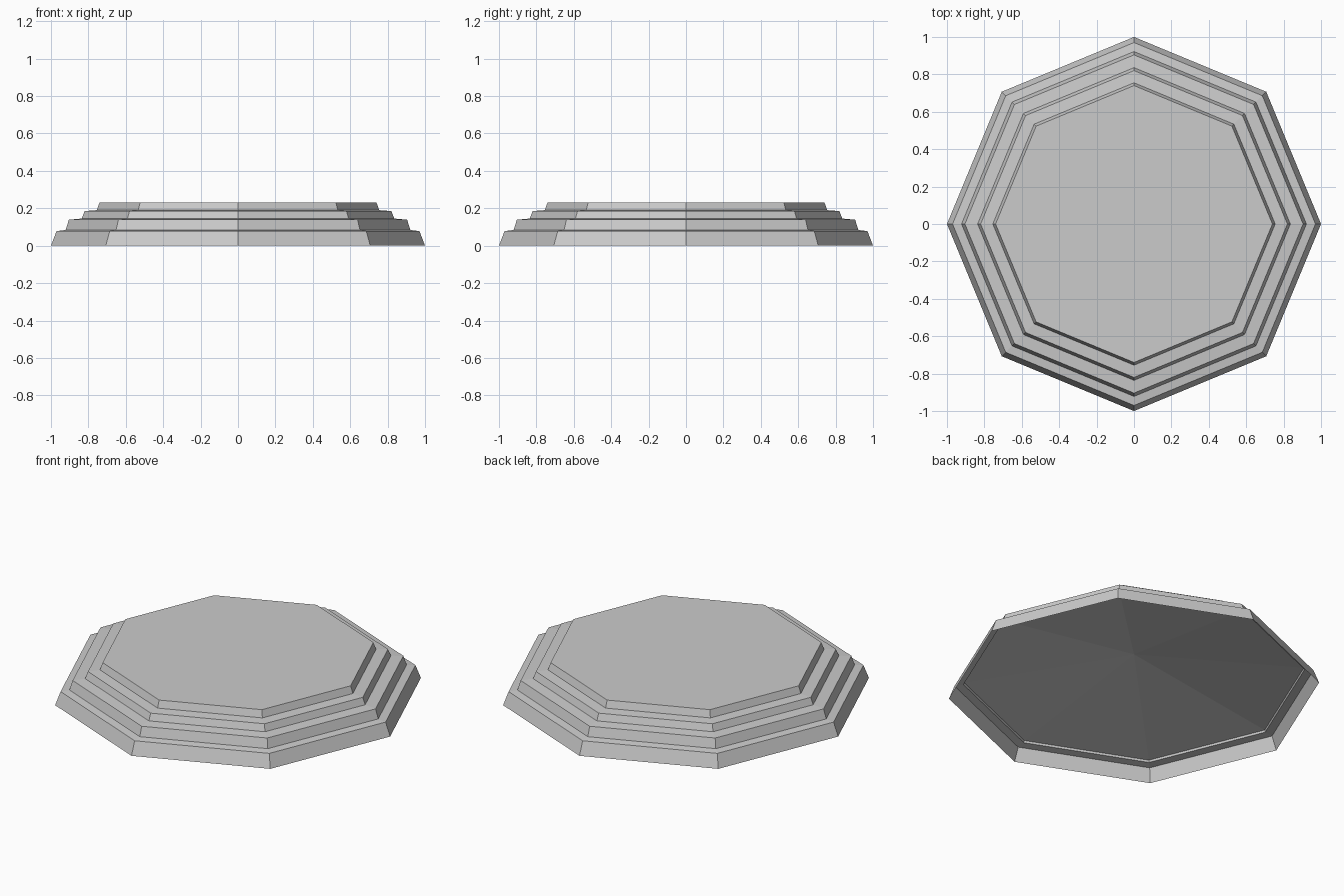
import bpy, bmesh
from math import cos, sin, tau

cube = bpy.data.objects.get("Cube")
if cube:
    bpy.data.objects.remove(cube)

SIDES = 8

stone = bpy.data.materials.new("grey_stone")
stone.use_nodes = True
GREY = (0.6, 0.6, 0.6, 1)
stone.diffuse_color = GREY
stone.node_tree.nodes["Principled BSDF"].inputs["Base Color"].default_value = GREY


def lathe(name, profile):
    """Sweep (radius, height) points round z; a zero radius closes to a point."""
    bm = bmesh.new()
    rings = []
    for r, z in profile:
        count = SIDES if r else 1
        rings.append([bm.verts.new((r * cos(tau * i / SIDES), r * sin(tau * i / SIDES), z))
                      for i in range(count)])
    for low, high in zip(rings, rings[1:]):
        for i in range(SIDES):
            j = (i + 1) % SIDES
            if len(high) == 1:
                bm.faces.new((low[i], low[j], high[0]))
            else:
                bm.faces.new((low[i], low[j], high[j], high[i]))
    return bm, rings


def finish(name, bm):
    mesh = bpy.data.meshes.new(name)
    bm.to_mesh(mesh)
    bm.free()
    mesh.materials.append(stone)
    obj = bpy.data.objects.new(name, mesh)
    bpy.context.collection.objects.link(obj)


# Stepped octagonal plinth: sloping risers and slightly tilted treads, open below
steps = [(1.0, 0.0), (0.97, 0.078),
         (0.922, 0.084), (0.904, 0.139),
         (0.836, 0.145), (0.82, 0.185),
         (0.755, 0.19), (0.74, 0.232)]
bm, rings = lathe("stepped_plinth", steps)
bm.faces.new(rings[-1])
finish("stepped_plinth", bm)

# Shallow conical ceiling inside the hollow underside
bm, rings = lathe("underside_ceiling", [(0.918, 0.096), (0, 0.226)])
bmesh.ops.reverse_faces(bm, faces=bm.faces)
finish("underside_ceiling", bm)
